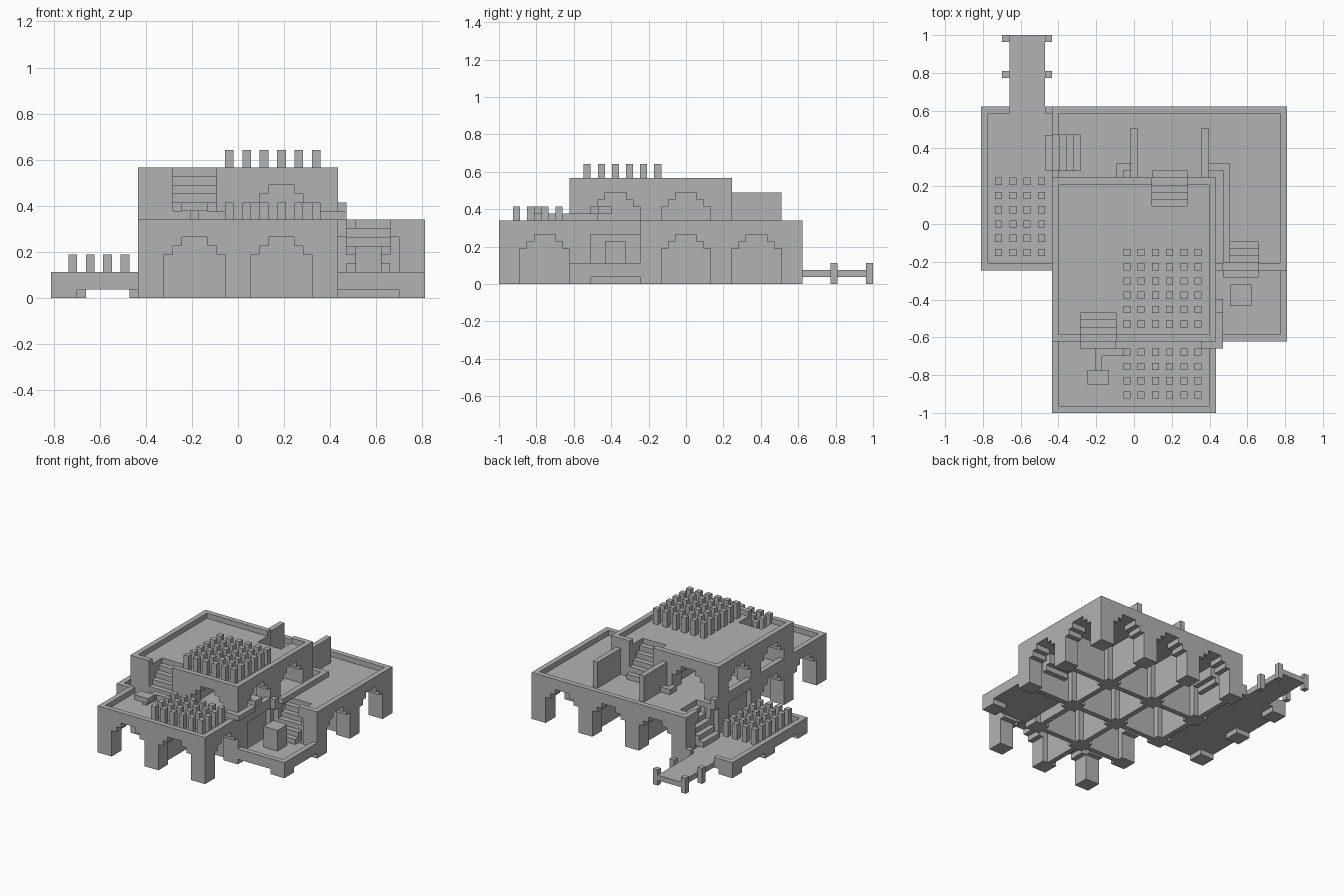
import bpy, bmesh

if "Cube" in bpy.data.objects:
    bpy.data.objects.remove(bpy.data.objects["Cube"], do_unlink=True)

U = 2 / 53                       # building block size
BAY = 10                         # blocks per bay
ARCH = (5, 6, 7, 7, 7, 6, 5)     # stepped arch profile
parts = {}

stone = bpy.data.materials.new("grey stone")
stone.use_nodes = True
GREY = (0.45, 0.45, 0.45, 1)
stone.diffuse_color = GREY
stone.node_tree.nodes["Principled BSDF"].inputs["Base Color"].default_value = GREY


def fill(name, xs, ys, zs):
    """Add a solid box of blocks to a part."""
    parts.setdefault(name, set()).update(
        (x, y, z) for x in range(*xs) for y in range(*ys) for z in range(*zs))


def carve(xs, ys, zs):
    """Remove a box of blocks from every part."""
    for cells in parts.values():
        cells.difference_update(
            [(x, y, z) for x in range(*xs) for y in range(*ys) for z in range(*zs)])


def region(bays):
    """Plan area of a set of bays, including the pillar margins."""
    return {(x, y) for i, j in bays
            for x in range(i * BAY, i * BAY + 13) for y in range(j * BAY, j * BAY + 13)}


def deck(name, area, floor, beyond=frozenset()):
    """Slab with a parapet along its open edges."""
    around = [(a, b) for a in (-1, 0, 1) for b in (-1, 0, 1)]
    cells = parts.setdefault(name, set())
    for x, y in area:
        cells.add((x, y, floor - 1))
        if any((x + a, y + b) not in area and (x + a, y + b) not in beyond
               for a, b in around):
            cells.add((x, y, floor))


def nodes(bays):
    return {(i + a, j + b) for i, j in bays for a in (0, 1) for b in (0, 1)}


def edges(bays):
    """Bay edges as (i, j, runs along x) with the number of bays sharing each."""
    count = {}
    for i, j in bays:
        for e in ((i, j, True), (i, j + 1, True), (i, j, False), (i + 1, j, False)):
            count[e] = count.get(e, 0) + 1
    return count


def along(name, edge, start, stop, offset, depth, z0, z1):
    """Box within a bay edge, measured from its first pillar face."""
    i, j, runs_x = edge
    x, y = i * BAY, j * BAY
    if runs_x:
        fill(name, (x + 3 + start, x + 3 + stop), (y + offset, y + offset + depth), (z0, z1))
    else:
        fill(name, (x + offset, x + offset + depth), (y + 3 + start, y + 3 + stop), (z0, z1))


def arch(name, edge, lift, top):
    for k, h in enumerate(ARCH):
        along(name, edge, k, k + 1, 0, 3, h + lift, top)


def stairs(name, x, y, dx, dy, floor):
    """Five steps, five blocks wide, rising from (x, y) along (dx, dy)."""
    boxes = []
    for k in range(5):
        xs = (x + k * dx, x + k * dx + 1) if dx else (x, x + 5)
        ys = (y + k * dy, y + k * dy + 1) if dy else (y, y + 5)
        top = floor + k + 1
        carve(xs, ys, (top, floor + 8))
        boxes.append((xs, ys, (max(floor, top - 2), top)))
    for b in boxes:
        fill(name, *b)


# Bay layout
mid = {(i, j) for i in (1, 2) for j in range(4)} | {(3, 2), (3, 3)}
low = {(3, 1), (0, 2), (0, 3)}
high = {(i, j) for i in (1, 2) for j in (1, 2)}

# Decks
mid_area = region(mid)
deck("low_deck", region(low) - mid_area, 2, mid_area)
deck("middle_deck", mid_area, 8)
deck("roof_deck", region(high), 14)

# Pillars and feet
for i, j in nodes(mid | low):
    x, y = i * BAY, j * BAY
    fill("pillars", (x, x + 3), (y, y + 3), (0, 7 if (i, j) in nodes(mid) else 1))
for i, j in nodes(high):
    fill("upper_pillars", (i * BAY, i * BAY + 3), (j * BAY, j * BAY + 3), (8, 13))

# Ground storey: arches outside, thin walls inside
mid_edges, all_edges = edges(mid), edges(mid | low)
for e in mid_edges:
    if all_edges[e] == 2:
        along("inner_walls", e, 0, 7, 1, 1, 0, 7)
    else:
        arch("arches", e, 0, 7)

# Upper storey: the two stair bays are closed
for e, shared in edges(high).items():
    if shared == 2:
        along("upper_inner_walls", e, 0, 7, 1, 1, 8, 13)
    elif e in ((1, 1, True), (2, 3, True)):
        along("upper_arches", e, 0, 7, 0, 3, 8, 13)
    else:
        arch("upper_arches", e, 6, 13)

# Free-standing fins behind the upper storey
for e in ((2, 3, False), (3, 3, False)):
    along("fin_walls", e, 0, 7, 1, 1, 8, 13)

# Stairs
stairs("left_stairs", 9, 34, 1, 0, 2)
stairs("right_stairs", 34, 19, 0, 1, 2)
stairs("front_stairs", 14, 9, 0, 1, 8)
stairs("back_stairs", 24, 33, 0, -1, 8)

# Small posts in rows on each deck
for x0, nx, y0, ny, z in ((20, 6, 12, 6, 14), (20, 6, 2, 4, 8), (2, 4, 22, 6, 2)):
    for a in range(nx):
        for b in range(ny):
            x, y = x0 + 2 * a, y0 + 2 * b
            fill("post_rows", (x, x + 1), (y, y + 1), (z, z + 3))

# Jetty
carve((4, 9), (42, 43), (2, 3))
fill("jetty", (4, 9), (43, 53), (1, 2))
for x in (3, 9):
    for y in (47, 52):
        fill("jetty_posts", (x, x + 1), (y, y + 1), (0, 3))

# Channels, basin and block
fill("front_basin", (15, 18), (4, 6), (10, 11))
fill("front_channel", (16, 17), (5, 9), (9, 10))
fill("front_channel", (16, 21), (8, 9), (9, 10))
fill("side_channel", (31, 34), (9, 10), (9, 10))
fill("side_channel", (33, 34), (9, 14), (9, 10))
fill("side_channel", (32, 34), (14, 16), (10, 11))
fill("back_channel", (34, 35), (21, 35), (8, 9))
fill("back_channel", (32, 35), (34, 35), (8, 9))
fill("back_channel", (19, 21), (34, 35), (8, 9))
fill("back_channel", (19, 20), (33, 34), (8, 9))
fill("stone_block", (35, 38), (15, 18), (2, 6))

# Turn each part into a mesh of its exposed faces
solid = set().union(*parts.values())
for name, cells in parts.items():
    bm = bmesh.new()
    verts = {}

    def corner(p):
        if p not in verts:
            verts[p] = bm.verts.new(((p[0] - 21.5) * U, p[1] * U - 1, p[2] * U))
        return verts[p]

    for c in sorted(cells):
        for axis in range(3):
            for side in (0, 1):
                n = list(c)
                n[axis] += 2 * side - 1
                if tuple(n) in solid:
                    continue
                quad = []
                for a, b in ((0, 0), (1, 0), (1, 1), (0, 1)):
                    p = list(c)
                    p[axis] += side
                    p[(axis + 1) % 3] += a
                    p[(axis + 2) % 3] += b
                    quad.append(corner(tuple(p)))
                bm.faces.new(quad if side else quad[::-1])
    mesh = bpy.data.meshes.new(name)
    bm.to_mesh(mesh)
    bm.free()
    mesh.materials.append(stone)
    bpy.context.collection.objects.link(bpy.data.objects.new(name, mesh))
